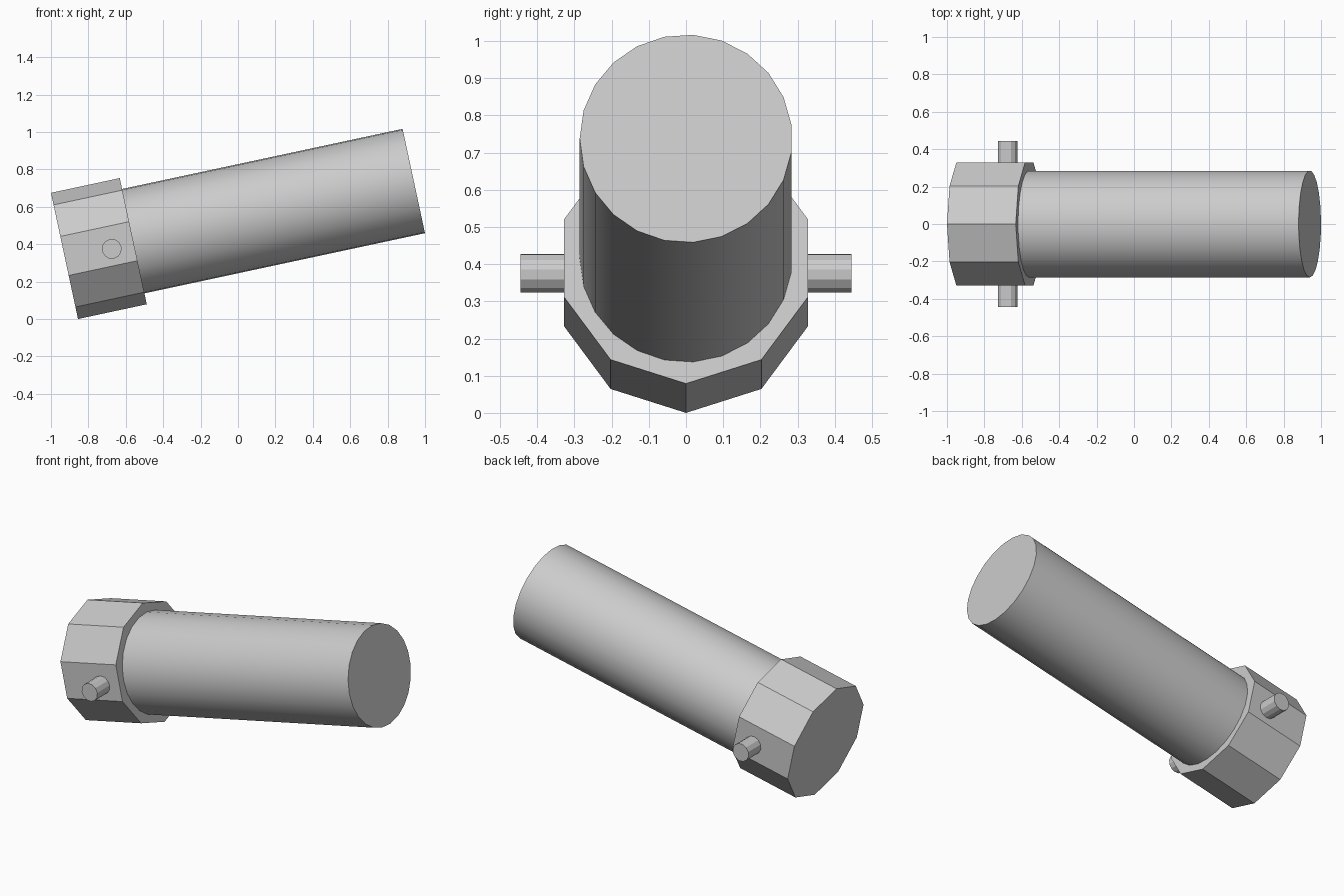
import bpy
import bmesh
from math import radians, sin, cos, tau
from mathutils import Matrix, Vector

cube = bpy.data.objects.get("Cube")
if cube:
    bpy.data.objects.remove(cube, do_unlink=True)

steel = bpy.data.materials.new("grey_steel")
steel.use_nodes = True
GREY = (0.6, 0.6, 0.6, 1)
steel.diffuse_color = GREY
steel.node_tree.nodes["Principled BSDF"].inputs["Base Color"].default_value = GREY

TILT = radians(12.1)
BREECH_R, BREECH_LEN = 0.345, 0.376
BARREL_R, TOTAL_LEN = 0.286, 1.91

# Tilted frame: x runs along the bore, origin at the centre of the rear face
frame = (Matrix.Translation((-1 + BREECH_R * sin(TILT), 0, BREECH_R * cos(TILT)))
         @ Matrix.Rotation(-TILT, 4, "Y"))


def prism(name, sides, radius, start, axis, length, first, smooth=False):
    """Regular prism; its first corner lies in the direction `first`."""
    axis, first = Vector(axis), Vector(first)
    side = axis.cross(first)
    bm = bmesh.new()
    ring = [bm.verts.new(Vector(start) + radius * (first * cos(tau * i / sides)
                                                   + side * sin(tau * i / sides)))
            for i in range(sides)]
    base = bm.faces.new(ring)
    top = bmesh.ops.extrude_face_region(bm, geom=[base], use_keep_orig=True)
    moved = [v for v in top["geom"] if isinstance(v, bmesh.types.BMVert)]
    bmesh.ops.translate(bm, verts=moved, vec=axis * length)
    bmesh.ops.transform(bm, matrix=frame, verts=bm.verts)
    bmesh.ops.recalc_face_normals(bm, faces=bm.faces)
    mesh = bpy.data.meshes.new(name)
    bm.to_mesh(mesh)
    bm.free()
    mesh.materials.append(steel)
    obj = bpy.data.objects.new(name, mesh)
    bpy.context.collection.objects.link(obj)
    if smooth:
        bpy.ops.object.select_all(action="DESELECT")
        obj.select_set(True)
        bpy.context.view_layer.objects.active = obj
        bpy.ops.object.shade_smooth_by_angle(angle=radians(30))
    return obj


# Ten-sided breech block with a corner at the top
prism("breech", 10, BREECH_R, (0, 0, 0), (1, 0, 0), BREECH_LEN, (0, 0, 1))

# Smooth round barrel, closed at the muzzle
prism("barrel", 23, BARREL_R, (BREECH_LEN - 0.02, 0, 0), (1, 0, 0),
      TOTAL_LEN - BREECH_LEN + 0.02, (0, -1, 0), smooth=True)

# Trunnion pins on both sides
for name, s in (("right_trunnion", -1), ("left_trunnion", 1)):
    prism(name, 12, 0.053, (0.255, s * 0.3, -0.016), (0, s, 0), 0.145, (1, 0, 0))
